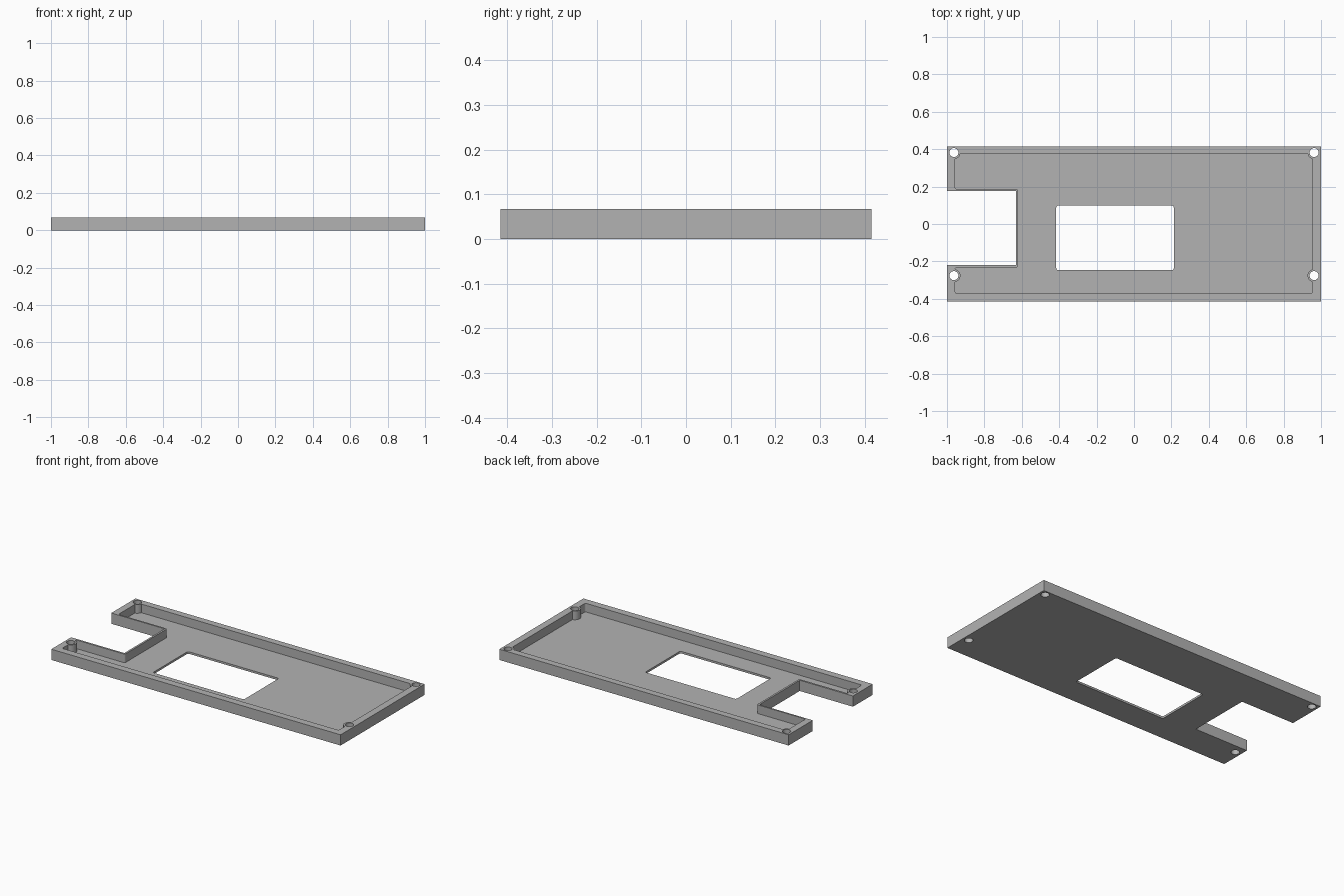
import bpy
import bmesh
from math import cos, sin, tau

if "Cube" in bpy.data.objects:
    bpy.data.objects.remove(bpy.data.objects["Cube"], do_unlink=True)

HEIGHT = 0.067
FLOOR = 0.013
POSTS = [(sx * 0.963, y) for sx in (-1, 1) for y in (-0.276, 0.382)]

grey = bpy.data.materials.new("plain_grey")
grey.use_nodes = True
grey.diffuse_color = (0.45, 0.45, 0.45, 1)
grey.node_tree.nodes["Principled BSDF"].inputs["Base Color"].default_value = grey.diffuse_color


def prism(name, outline, z0, z1, radius=0):
    """Extrude an outline upward, optionally rounding its vertical edges."""
    bm = bmesh.new()
    face = bm.faces.new([bm.verts.new((x, y, z0)) for x, y in outline])
    top = bmesh.ops.extrude_face_region(bm, geom=[face])["geom"]
    for v in top:
        if isinstance(v, bmesh.types.BMVert):
            v.co.z = z1
    if radius:
        uprights = [e for e in bm.edges
                    if abs(e.verts[0].co.z - e.verts[1].co.z) > 0.001]
        bmesh.ops.bevel(bm, geom=uprights, offset=radius, segments=4,
                        profile=0.5, affect='EDGES')
    bmesh.ops.recalc_face_normals(bm, faces=bm.faces[:])
    mesh = bpy.data.meshes.new(name)
    bm.to_mesh(mesh)
    bm.free()
    mesh.materials.append(grey)
    obj = bpy.data.objects.new(name, mesh)
    bpy.context.collection.objects.link(obj)
    return obj


def rectangle(x0, x1, y0, y1):
    return [(x0, y0), (x1, y0), (x1, y1), (x0, y1)]


def notched(x0, x1, y0, y1, nx, ny0, ny1):
    """Rectangle with a bay cut into its -x side."""
    return rectangle(x0, x1, y0, y1) + [(x0, ny1), (nx, ny1), (nx, ny0), (x0, ny0)]


def circle(centre, r, n=32):
    return [(centre[0] + r * cos(tau * i / n), centre[1] + r * sin(tau * i / n))
            for i in range(n)]


def cut(target, cutter):
    """Subtract the cutter, then discard it."""
    cutter.hide_render = True
    mod = target.modifiers.new("cut", 'BOOLEAN')
    mod.operation = 'DIFFERENCE'
    mod.solver = 'EXACT'
    mod.object = cutter
    bpy.context.view_layer.objects.active = target
    bpy.ops.object.modifier_apply(modifier=mod.name)
    bpy.data.objects.remove(cutter, do_unlink=True)


# Outer body with the open bay on its right side
tray = prism("tray", notched(-1, 1, -0.415, 0.415, -0.632, -0.22, 0.177), 0, HEIGHT)

# Inner pocket, leaving screw posts standing at the corners
pocket = prism("pocket_cutter",
               notched(-0.957, 0.955, -0.37, 0.373, -0.62, -0.232, 0.187),
               FLOOR, 0.2, radius=0.01)
for p in POSTS:
    cut(pocket, prism("post_cutter", circle(p, 0.035), -0.1, 0.3))
cut(tray, pocket)

# Display window through the floor
cut(tray, prism("window_cutter", rectangle(-0.416, 0.213, -0.247, 0.099),
                -0.1, 0.2, radius=0.012))

# Screw holes through the posts
for p in POSTS:
    cut(tray, prism("hole_cutter", circle(p, 0.024), -0.1, 0.2))

# Smooth the round walls, keep the corners crisp
bpy.ops.object.select_all(action='DESELECT')
tray.select_set(True)
bpy.context.view_layer.objects.active = tray
bpy.ops.object.shade_smooth_by_angle()
